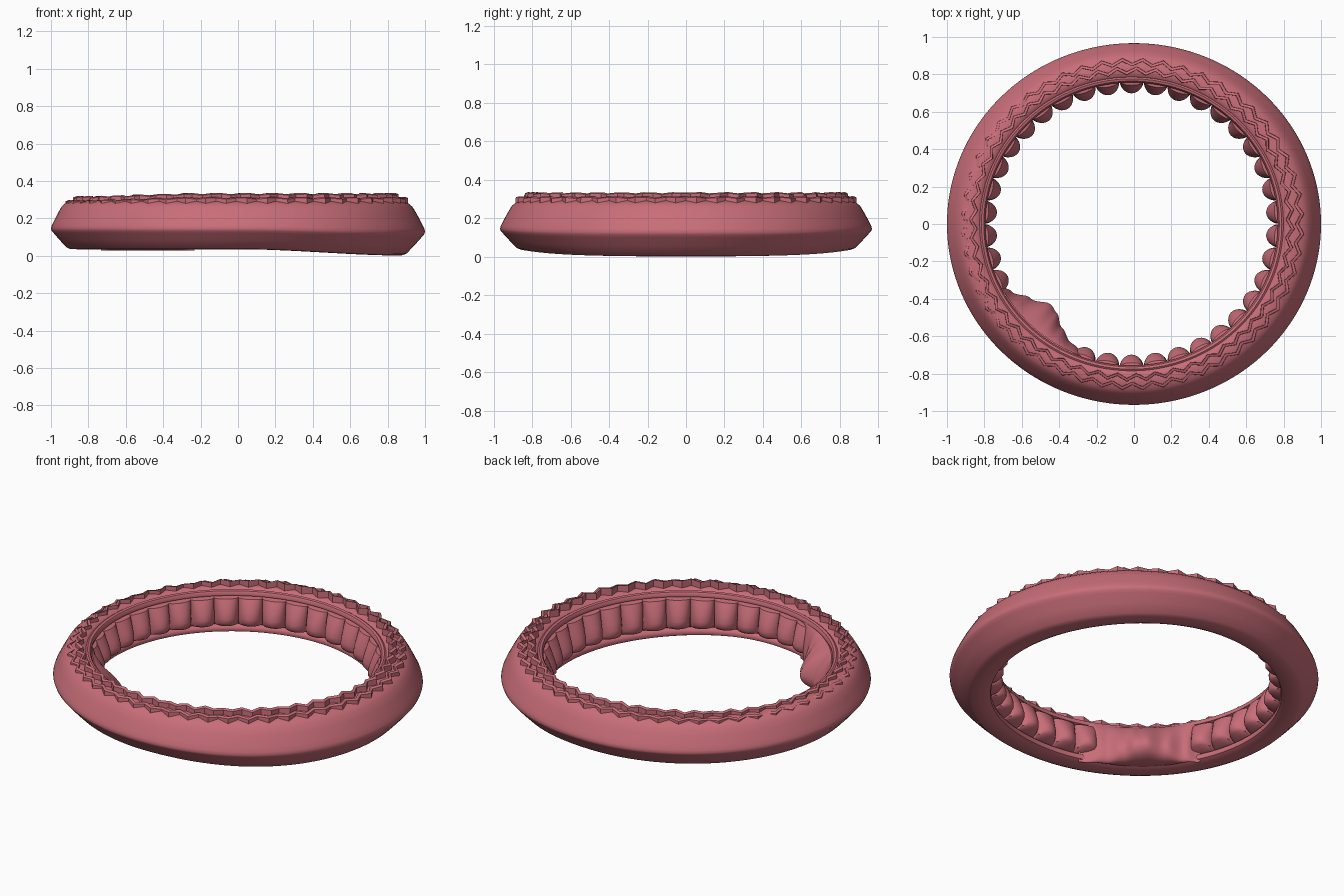
import bpy, bmesh, math

if "Cube" in bpy.data.objects:
    bpy.data.objects.remove(bpy.data.objects["Cube"])

mat = bpy.data.materials.new("dusty rose")
mat.diffuse_color = (0.58, 0.155, 0.19, 1)
mat.use_nodes = True
mat.node_tree.nodes["Principled BSDF"].inputs["Base Color"].default_value = mat.diffuse_color
YS = 0.967           # the ring is slightly narrower in y


def place(r, a, z):
    """Ring coordinates to a point; the hole sits a little to the left,
    and the underside sags toward +x."""
    shift = -0.013 * max(0, min(1, (1.0 - r) / 0.15))
    x, y = r * math.cos(a) + shift, r * math.sin(a) * YS
    t = max(0, min(1, (x - 0.0) / 0.9))
    sag = 0.034 * t * t * (3 - 2 * t) * max(0, min(1, (0.25 - z) / 0.21))
    return x, y, z - sag


def make(name, rows, close_u, close_v, smooth=40):
    """Skin a grid of points."""
    bm = bmesh.new()
    vs = [[bm.verts.new(p) for p in row] for row in rows]
    n, m = len(vs), len(vs[0])
    for i in range(n if close_u else n - 1):
        for j in range(m if close_v else m - 1):
            i2, j2 = (i + 1) % n, (j + 1) % m
            bm.faces.new((vs[i][j], vs[i2][j], vs[i2][j2], vs[i][j2]))
    bmesh.ops.recalc_face_normals(bm, faces=bm.faces)
    me = bpy.data.meshes.new(name)
    bm.to_mesh(me)
    bm.free()
    me.materials.append(mat)
    ob = bpy.data.objects.new(name, me)
    bpy.context.collection.objects.link(ob)
    if smooth:
        bpy.ops.object.select_all(action='DESELECT')
        ob.select_set(True)
        bpy.context.view_layer.objects.active = ob
        bpy.ops.object.shade_smooth_by_angle(angle=math.radians(smooth))
    return ob


def interp(keys, x):
    """Cosine-eased interpolation."""
    for (x0, y0), (x1, y1) in zip(keys, keys[1:]):
        if x <= x1:
            t = (x - x0) / (x1 - x0)
            return y0 + (y1 - y0) * (0.5 - 0.5 * math.cos(math.pi * t))
    return keys[-1][1]


# Main ring: keeled outside, soft flat top, recessed inner wall
profile = [(1.0, .145), (.996, .16), (.985, .182), (.958, .23), (.938, .262),
           (.918, .28), (.89, .292), (.85, .297), (.82, .292), (.812, .284),
           (.803, .29), (.79, .286), (.782, .272), (.784, .26), (.805, .252),
           (.808, .17), (.805, .085), (.79, .075), (.785, .06), (.79, .047),
           (.81, .038), (.85, .035), (.89, .037), (.91, .046), (.95, .085),
           (.985, .122), (.996, .134)]
N = 144
make("ring_body", [[place(r, 2 * math.pi * i / N, z) for r, z in profile]
                   for i in range(N)], True, True)

# Scalloped teeth round the inner wall, left out where the lump sits
tooth = [(.252, .0), (.247, .028), (.22, .044), (.18, .062), (.145, .073),
         (.118, .072), (.10, .055), (.085, .0)]
COUNT = 38
for k in range(COUNT):
    deg = (90 + 360 * k / COUNT) % 360
    if 210 < deg < 246:
        continue
    half = math.pi / COUNT
    rows = []
    for i in range(13):
        u = -math.cos(math.pi * i / 12)
        a = math.radians(deg) + u * half
        bulge = math.sqrt(max(0, 1 - u * u))
        rows.append([place(.795 - p * bulge + (.012 if p == 0 else 0), a, z)
                     for z, p in tooth])
    make("inner_tooth", rows, False, False, 50)

# Inner lump: a ramp falling from the rim to a blunt tip
depth = [(205, 0), (210, .035), (217, .10), (226, .16), (231, .145),
         (237, .095), (244, .045), (254, 0)]
section = [(0, .27), (.12, .262), (.35, .24), (.62, .20), (.85, .155),
           (.98, .115), (1, .09), (.88, .055), (.6, .033), (.25, .026),
           (-.1, .038)]
rows = []
for i in range(50):
    deg = 205 + i
    d = interp(depth, deg)
    base = .795 - .018 * min(1, d / .03)
    rows.append([place(base - d * f, math.radians(deg), z)
                 for f, z in section])
lump = make("inner_lump", rows, False, False, 60)
sub = lump.modifiers.new("soften", 'SUBSURF')
sub.levels = sub.render_levels = 1


# Zigzag ridges on the top face
def ridge(name, radius, amp, width, top, periods, phase):
    rows = []
    n = periods * 2
    for i in range(n):
        a = 2 * math.pi * (i + phase) / n
        r = radius + (amp if i % 2 else -amp)
        drop = .016 * max(0, min(1, (-math.cos(a) - .3) / .6))
        wob = .004 * math.sin(i * 2.1)
        z = top - drop + wob
        rows.append([place(r - width, a, .275), place(r - width * .8, a, z),
                     place(r + width * .8, a, z - .006),
                     place(r + width, a, .27)])
    make(name, rows, True, True, 0)


ridge("outer_zigzag_ridge", .895, .014, .010, .312, 52, 0)
ridge("inner_zigzag_ridge", .848, .014, .010, .333, 52, .5)
